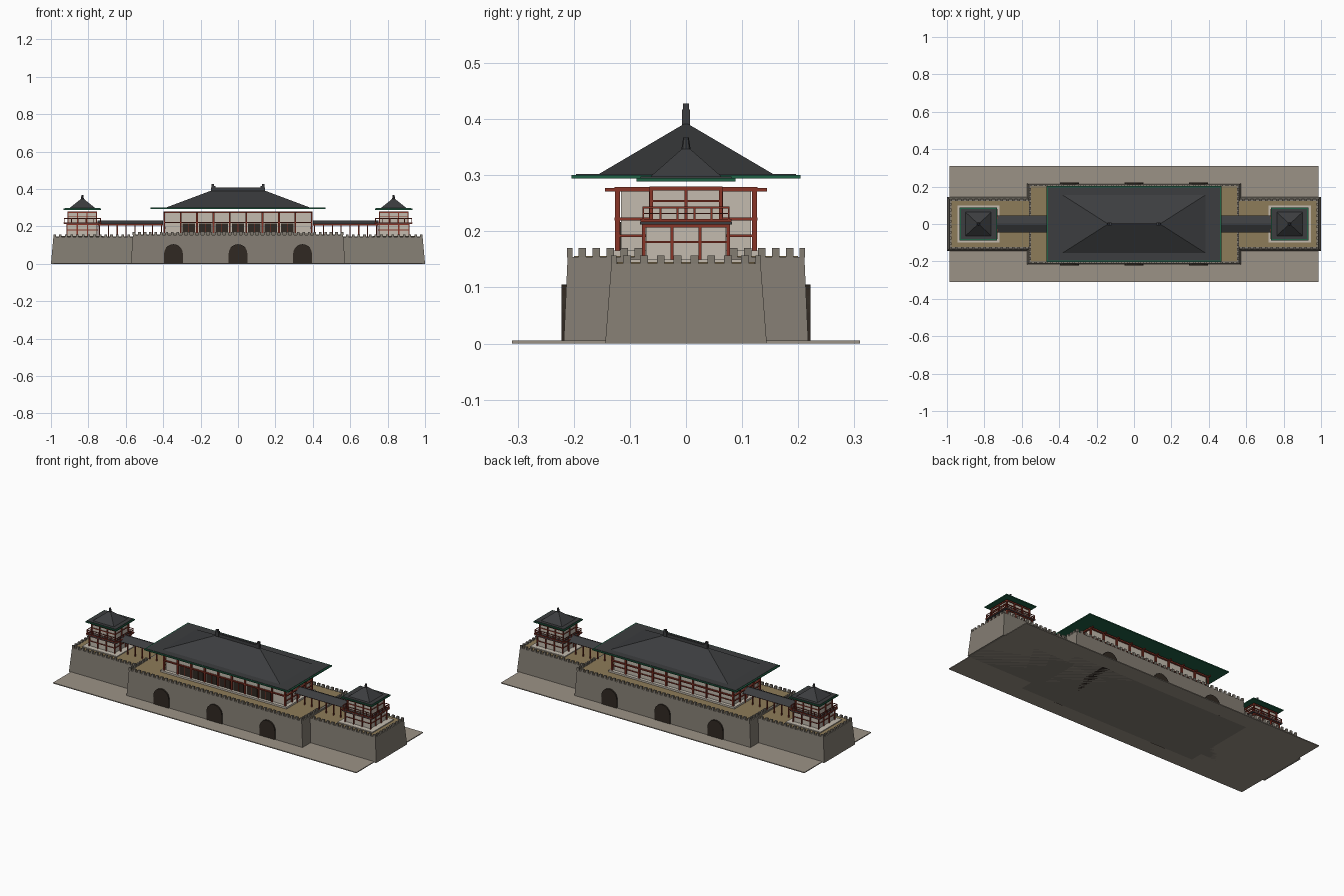
import bpy, bmesh, math
from mathutils import Matrix, Vector

if "Cube" in bpy.data.objects:
    bpy.data.objects.remove(bpy.data.objects["Cube"])


def material(name, r, g, b):
    m = bpy.data.materials.new(name)
    m.diffuse_color = (r, g, b, 1)
    m.use_nodes = True
    m.node_tree.nodes["Principled BSDF"].inputs["Base Color"].default_value = m.diffuse_color
    return m


STONE = material("stone", .23, .205, .17)
PAVING = material("paving", .33, .29, .24)
EARTH = material("terrace_tan", .27, .2, .1)
TILE = material("roof_tile", .045, .047, .05)
RED = material("red_timber", .25, .035, .02)
GREEN = material("green_eave", .015, .12, .06)
PLASTER = material("plaster", .55, .5, .43)
DARK = material("dark_wood", .03, .022, .016)


def finish(name, bm, mat):
    bmesh.ops.recalc_face_normals(bm, faces=bm.faces)
    me = bpy.data.meshes.new(name)
    bm.to_mesh(me)
    bm.free()
    me.materials.append(mat)
    ob = bpy.data.objects.new(name, me)
    bpy.context.collection.objects.link(ob)
    return ob


def boxes(name, mat, items):
    """items: (x0, x1, y0, y1, z0, z1) extents"""
    bm = bmesh.new()
    for x0, x1, y0, y1, z0, z1 in items:
        m = Matrix.Translation(((x0 + x1) / 2, (y0 + y1) / 2, (z0 + z1) / 2))
        bmesh.ops.create_cube(bm, size=1, matrix=m @ Matrix.Diagonal((x1 - x0, y1 - y0, z1 - z0, 1)))
    return finish(name, bm, mat)


def slab(name, mat, cx, hx, hy, z0, z1):
    return boxes(name, mat, [(cx - hx, cx + hx, -hy, hy, z0, z1)])


def frustum(name, mat, cx, low, high):
    """low/high: (half x, half y, z)"""
    bm = bmesh.new()
    rings = [[bm.verts.new((cx + sx * hx, sy * hy, z)) for sx, sy in ((-1, -1), (1, -1), (1, 1), (-1, 1))]
             for hx, hy, z in (low, high)]
    bm.faces.new(rings[0])
    bm.faces.new(rings[1])
    for i in range(4):
        j = (i + 1) % 4
        bm.faces.new((rings[0][i], rings[0][j], rings[1][j], rings[1][i]))
    return finish(name, bm, mat)


def steps(a, b, n):
    return [a + (b - a) * i / n for i in range(n + 1)]


def post(x, y, z0, z1, r):
    return (x - r, x + r, y - r, y + r, z0, z1)


def ring(cx, hx, hy, z0, z1, t):
    """four beams around a rectangle"""
    return [(cx - hx - t, cx + hx + t, s * hy - t, s * hy + t, z0, z1) for s in (-1, 1)] + \
           [(cx + s * hx - t, cx + s * hx + t, -hy - t, hy + t, z0, z1) for s in (-1, 1)]


def wall_posts(cx, hx, hy, nx, ny, z0, z1, r):
    pts = [(cx + x, s * hy) for x in steps(-hx, hx, nx) for s in (-1, 1)]
    pts += [(cx + s * hx, y) for y in steps(-hy, hy, ny)[1:-1] for s in (-1, 1)]
    return [post(x, y, z0, z1, r) for x, y in pts]


# Ground and main gate platform
slab("ground_slab", PAVING, 0, .987, .31, 0, .005)
frustum("main_platform", STONE, 0, (.573, .218, 0), (.562, .211, .154))
slab("main_terrace", EARTH, 0, .55, .2, .15, .156)
merlons = []
for x in steps(-.556, .556, 38):
    merlons += [(x - .007, x + .007, s * .207 - .005, s * .207 + .005, .153, .17) for s in (-1, 1)]
for y in steps(.06, .185, 5):
    merlons += [(sx * .556 - .005, sx * .556 + .005, s * y - .007, s * y + .007, .153, .17)
                for s in (-1, 1) for sx in (-1, 1)]
boxes("main_merlons", STONE, merlons)

# Arched gate passages
for i, gx in enumerate((-.345, 0, .345)):
    bm = bmesh.new()
    prof = [(gx - .05, 0), (gx + .05, 0)]
    prof += [(gx + .05 * math.cos(a), .055 + .05 * math.sin(a)) for a in steps(0, math.pi, 10)]
    f = bm.faces.new([bm.verts.new((x, -.222, z)) for x, z in prof])
    ext = bmesh.ops.extrude_face_region(bm, geom=[f])
    bmesh.ops.translate(bm, vec=Vector((0, .444, 0)),
                        verts=[v for v in ext["geom"] if isinstance(v, bmesh.types.BMVert)])
    finish(f"gate_passage_{i + 1}", bm, DARK)

# Main hall
slab("hall_plinth", PLASTER, 0, .41, .135, .15, .166)
slab("hall_walls", PLASTER, 0, .388, .116, .165, .277)
boxes("hall_columns", RED, wall_posts(0, .394, .122, 9, 4, .165, .279, .0045))
boxes("hall_beams", RED, ring(0, .394, .122, .219, .225, .005) + ring(0, .394, .122, .271, .279, .005)
      + [(-.394, .394, .116, .122, .19, .194)]
      + [(s * .394 - .003, s * .394 + .003, -.12, .12, .19, .194) for s in (-1, 1)])
boxes("hall_brackets", RED, [(x - .005, x + .005, -.144, .144, .271, .277) for x in steps(-.394, .394, 9)])
boxes("hall_doors", DARK, [(x - .033, x + .033, -.12, -.114, .167, .217)
                           for x in steps(-.2627, .2627, 6)])
boxes("hall_door_mullions", RED, [(x - .0015, x + .0015, -.1215, -.118, .167, .217)
                                  for x in steps(-.2627, .2627, 6)])
slab("hall_eave", GREEN, 0, .469, .204, .294, .3)
slab("hall_eave_tiles", TILE, 0, .46, .196, .299, .302)
frustum("hall_roof", TILE, 0, (.385, .157, .301), (.145, .004, .391))
slab("hall_ridge", TILE, 0, .145, .006, .386, .407)
boxes("ridge_ornaments", TILE, [(s * .132 - .011, s * .132 + .011, -.007, .007, .386, .417) for s in (-1, 1)]
      + [(s * .135 - .006, s * .135 + .006, -.0055, .0055, .415, .428) for s in (-1, 1)])

for side, s in (("left", -1), ("right", 1)):
    # Wing platform, joined to the main platform
    bm_name = side + "_wing_"
    wing = frustum(bm_name + "platform", STONE, s * .76, (.24, .144, 0), (.227, .133, .143))
    slab(bm_name + "terrace", EARTH, s * .76, .216, .123, .14, .145)
    wm = []
    for x in steps(.585, .98, 13):
        wm += [(s * x - .007, s * x + .007, t * .129 - .005, t * .129 + .005, .142, .157) for t in (-1, 1)]
    wm += [(s * .982 - .005, s * .982 + .005, y - .007, y + .007, .142, .157) for y in steps(-.105, .105, 7)]
    boxes(bm_name + "merlons", STONE, wm)

    # Corner tower
    n, cx = side + "_tower_", s * .832
    slab(n + "plinth", PLASTER, cx, .113, .1, .143, .15)
    slab(n + "lower_walls", PLASTER, cx, .079, .071, .149, .212)
    boxes(n + "lower_frame", RED, wall_posts(cx, .083, .075, 3, 3, .149, .213, .003)
          + ring(cx, .083, .075, .179, .183, .002) + ring(cx, .083, .075, .207, .213, .003))
    slab(n + "balcony_floor", TILE, cx, .098, .082, .212, .217)
    boxes(n + "balcony_edge", RED, ring(cx, .098, .078, .217, .222, .003))
    boxes(n + "balcony_rail", RED, ring(cx, .097, .076, .231, .233, .0015) + ring(cx, .097, .076, .241, .244, .0015)
          + wall_posts(cx, .097, .076, 5, 5, .217, .244, .0015))
    slab(n + "upper_walls", PLASTER, cx, .073, .059, .216, .278)
    boxes(n + "upper_frame", RED, wall_posts(cx, .076, .062, 3, 2, .216, .28, .003)
          + ring(cx, .076, .062, .252, .256, .002) + ring(cx, .076, .062, .273, .28, .003))
    slab(n + "eave", GREEN, cx, .1, .088, .289, .295)
    slab(n + "eave_tiles", TILE, cx, .093, .081, .294, .298)
    frustum(n + "roof", TILE, cx, (.07, .064, .297), (.008, .007, .347))
    bm = bmesh.new()
    bmesh.ops.create_cone(bm, cap_ends=True, segments=8, radius1=.009, radius2=.005, depth=.026,
                          matrix=Matrix.Translation((cx, 0, .354)))
    finish(n + "finial", bm, TILE)

    # Covered walkway between tower and hall
    a, b = sorted((s * .4, s * .75))
    boxes(side + "_walkway_posts", RED, [post(x, y, .143, .212, .003)
                                         for x in steps(a + .01, b - .01, 7) for y in (-.034, .034)])
    boxes(side + "_walkway_beams", RED, [(a, b, y - .003, y + .003, .206, .212) for y in (-.034, .034)])
    frustum(side + "_walkway_roof", TILE, (a + b) / 2, (.175, .045, .212), (.175, .006, .232))
